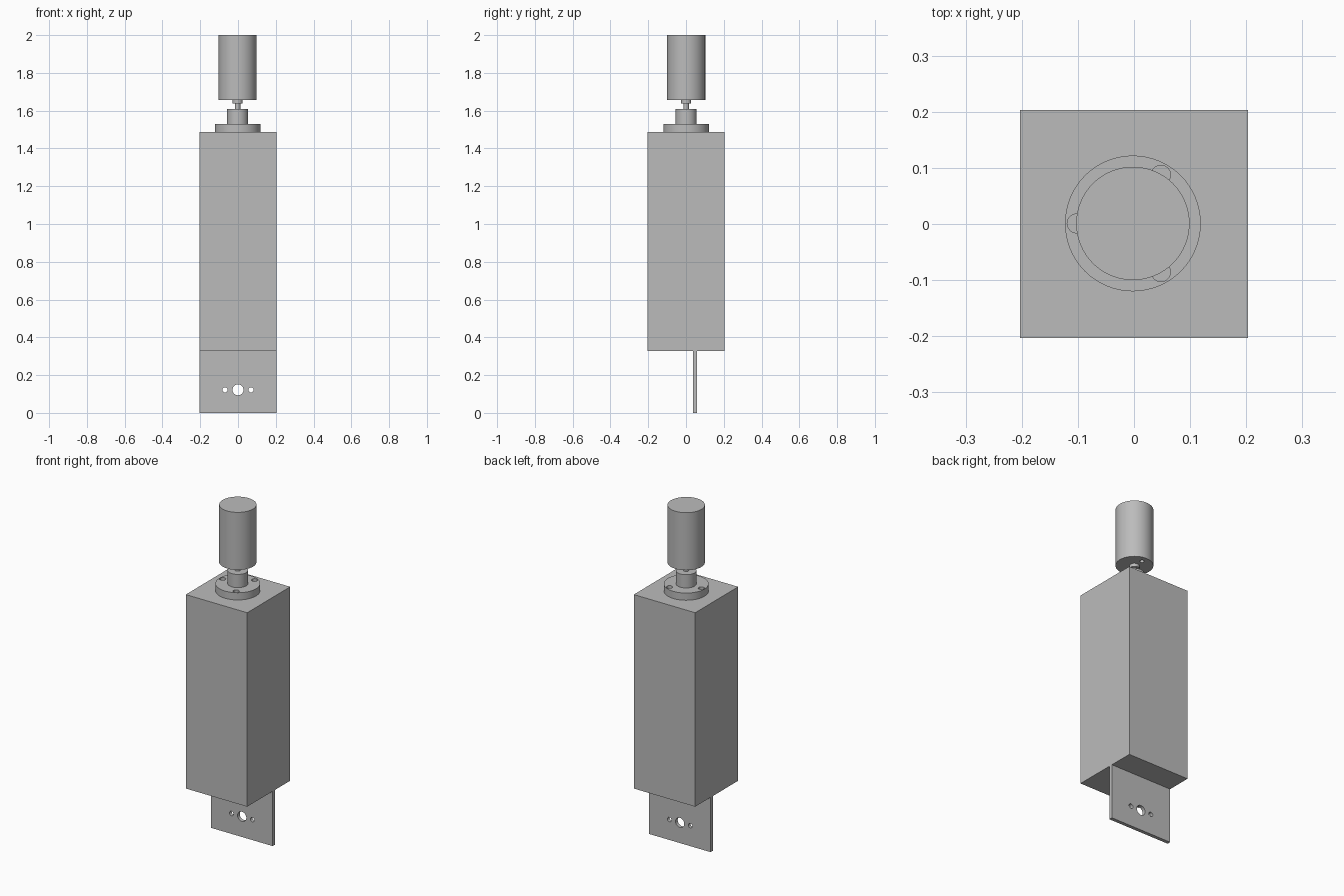
import bpy
from math import cos, sin, radians

cube = bpy.data.objects.get("Cube")
if cube:
    bpy.data.objects.remove(cube, do_unlink=True)

# One plain grey for the whole mechanism
grey = bpy.data.materials.new("plain_grey")
grey.use_nodes = True
colour = (0.5, 0.5, 0.5, 1)
grey.diffuse_color = colour
grey.node_tree.nodes["Principled BSDF"].inputs["Base Color"].default_value = colour

AXIS = (-0.002, 0.001)  # centre line of the turned parts


def finish(obj, name):
    obj.name = name
    obj.data.materials.clear()
    obj.data.materials.append(grey)
    return obj


def box(name, x, y, z):
    """Box from (low, high) pairs."""
    spans = (x, y, z)
    bpy.ops.mesh.primitive_cube_add(size=1, location=[sum(s) / 2 for s in spans])
    obj = bpy.context.object
    obj.scale = [s[1] - s[0] for s in spans]
    bpy.ops.object.transform_apply(location=False, rotation=False, scale=True)
    return finish(obj, name)


def rod(name, radius, bottom, top, centre=AXIS, sides=64):
    """Upright cylinder between two heights."""
    bpy.ops.mesh.primitive_cylinder_add(
        vertices=sides, radius=radius, depth=top - bottom,
        location=(*centre, (bottom + top) / 2))
    obj = finish(bpy.context.object, name)
    bpy.ops.object.shade_smooth_by_angle(angle=radians(30))
    return obj


def cross_hole(radius, x, y, z):
    """Cutter running front to back."""
    bpy.ops.mesh.primitive_cylinder_add(
        vertices=32, radius=radius, depth=0.1, location=(x, y, z),
        rotation=(radians(90), 0, 0))
    return finish(bpy.context.object, "plate_hole_cutter")


def drill(target, cutters):
    """Cut every cutter out of the target, then discard the cutters."""
    bpy.ops.object.select_all(action="DESELECT")
    target.select_set(True)
    bpy.context.view_layer.objects.active = target
    for cutter in cutters:
        cutter.hide_render = True
        mod = target.modifiers.new("hole", "BOOLEAN")
        mod.operation = "DIFFERENCE"
        mod.solver = "EXACT"
        mod.object = cutter
        bpy.ops.object.modifier_apply(modifier=mod.name)
        bpy.data.objects.remove(cutter, do_unlink=True)
    bpy.ops.object.shade_smooth_by_angle(angle=radians(30))


# Main housing
box("housing", (-0.203, 0.203), (-0.203, 0.203), (0.327, 1.486))

# Mounting plate with a large hole between two small ones
plate = box("mounting_plate", (-0.203, 0.203), (0.037, 0.058), (0, 0.327))
drill(plate, [cross_hole(r, x, 0.047, 0.122)
              for r, x in ((0.029, 0), (0.0135, -0.069), (0.0135, 0.069))])

# Flange with three bolt holes
flange = rod("flange", 0.121, 1.486, 1.529)
drill(flange, [rod("bolt_hole_cutter", 0.017, 1.47, 1.55,
                   (AXIS[0] + 0.1 * cos(radians(a)), AXIS[1] + 0.1 * sin(radians(a))), 32)
               for a in (60, 180, 300)])

# Neck, shaft and collar
rod("neck", 0.0555, 1.529, 1.608)
rod("shaft", 0.014, 1.608, 1.637)
rod("collar", 0.0265, 1.637, 1.656)

# Top cylinder with a small blind hole underneath
knob = rod("top_cylinder", 0.101, 1.656, 2)
drill(knob, [rod("blind_hole_cutter", 0.012, 1.64, 1.69,
                 (AXIS[0], AXIS[1] + 0.062), 24)])
